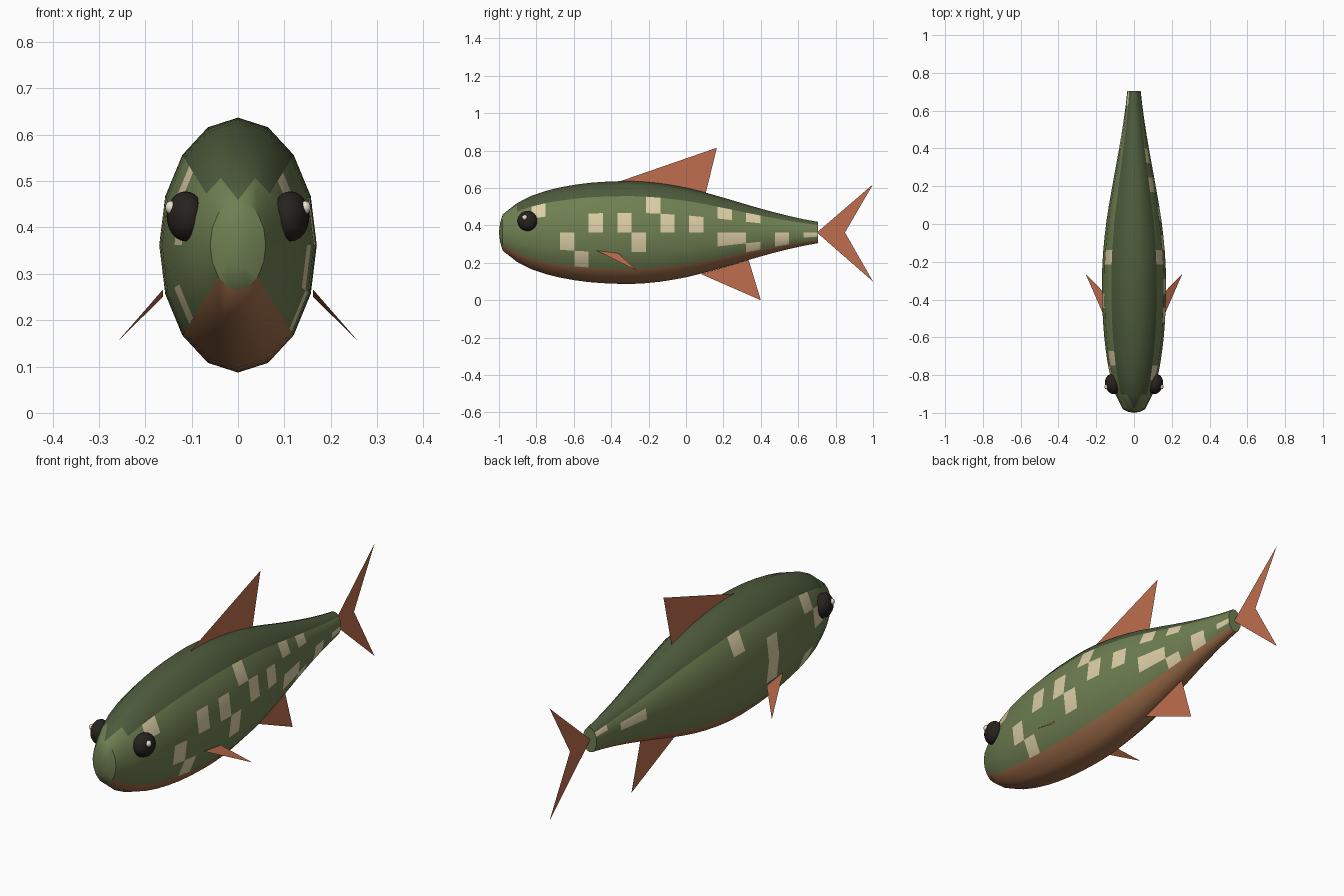
import bpy, bmesh, math
from mathutils import Vector

if "Cube" in bpy.data.objects:
    bpy.data.objects.remove(bpy.data.objects["Cube"])


def material(name, rgb):
    m = bpy.data.materials.new(name)
    m.diffuse_color = (*rgb, 1)
    m.use_nodes = True
    m.node_tree.nodes["Principled BSDF"].inputs["Base Color"].default_value = m.diffuse_color
    return m


SIDE = material("side_green", (0.16, 0.215, 0.085))
BACK = material("back_green", (0.075, 0.105, 0.045))
BELLY = material("belly_brown", (0.36, 0.16, 0.07))
CREAM = material("cream", (0.72, 0.62, 0.38))
FIN = material("fin_orange", (0.52, 0.155, 0.075))
EYE = material("eye_black", (0.02, 0.016, 0.014))
GLINT = material("eye_glint", (0.8, 0.76, 0.65))


def add_object(name, bm, mats, smooth_angle=None):
    me = bpy.data.meshes.new(name)
    bm.to_mesh(me)
    bm.free()
    ob = bpy.data.objects.new(name, me)
    bpy.context.collection.objects.link(ob)
    for m in mats:
        me.materials.append(m)
    if smooth_angle:
        bpy.ops.object.select_all(action='DESELECT')
        ob.select_set(True)
        bpy.context.view_layer.objects.active = ob
        bpy.ops.object.shade_smooth_by_angle(angle=math.radians(smooth_angle))
    return ob


# Body: 16-sided elliptical rings, evenly spaced from snout to tail root
N, ZC, ASPECT = 16, 0.362, 0.618
Y0, STEP = -0.98, 1.685 / 22
HALF = [.097, .157, .196, .222, .241, .255, .265, .271, .274, .275, .271, .263,
        .251, .236, .217, .195, .173, .150, .128, .107, .088, .071, .057]
# Cream scales as (column, face index round the ring)
R0, R1, R2, R3 = 1, 0, 15, 14
L0, L1, L2, L3 = 6, 7, 8, 9
SPOTS = {(2, R0), (4, R2), (5, R3), (6, R1), (8, R1), (9, R2), (10, R0), (11, R1),
         (13, R1), (15, R0), (15, R2), (16, R2), (17, R0), (17, R3), (19, R2),
         (19, R3), (21, R2),
         (2, L1), (3, L0), (3, L3), (7, L1), (7, L2), (10, L0), (18, L1),
         (19, L1), (21, L0)}

bm = bmesh.new()


def ring(y, h):
    return [bm.verts.new((h * ASPECT * math.cos(math.tau * j / N), y,
                          ZC + h * math.sin(math.tau * j / N))) for j in range(N)]


def face(verts, mat):
    bm.faces.new(verts).material_index = mat


def body_colour(k, j):
    if (k, j) in SPOTS:
        return 3
    if 2 <= j <= 5:
        return 1 if k else 0
    return 2 if 10 <= j <= 13 else 0


rings = [ring(Y0 + STEP * k, h) for k, h in enumerate(HALF)]
for k in range(len(rings) - 1):
    a, b = rings[k], rings[k + 1]
    for j in range(N):
        n = (j + 1) % N
        if k == 0 and j in (3, 4):          # pointed start of the dark back
            side = 3 if j == 3 else 5
            face((a[4], b[4], b[side]), 1)
            face((a[4], b[side], a[side]), 0)
        else:
            face((a[j], a[n], b[n], b[j]), body_colour(k, j))

# Snout cap and tail root cap
snout = ring(-0.994, 0.05)
tip = bm.verts.new((0, -1.0, ZC))
for j in range(N):
    n = (j + 1) % N
    face((snout[j], snout[n], rings[0][n], rings[0][j]), 0)
    face((tip, snout[n], snout[j]), 0)
face(rings[-1], 0)
bmesh.ops.recalc_face_normals(bm, faces=bm.faces)
add_object("body", bm, [SIDE, BACK, BELLY, CREAM], 37)


# Fins: thin flat sheets
def fin(name, points):
    b = bmesh.new()
    b.faces.new([b.verts.new(p) for p in points])
    bmesh.ops.triangulate(b, faces=b.faces)
    add_object(name, b, [FIN])


fin("dorsal_fin", [(0, -0.37, 0.63), (0, 0.105, 0.57), (0, 0.165, 0.815)])
fin("anal_fin", [(0, 0.08, 0.14), (0, 0.40, 0.0), (0, 0.335, 0.215)])
fin("tail_fin", [(0, 0.70, 0.362), (0, 1.0, 0.10), (0, 0.85, 0.362), (0, 1.0, 0.62)])
for s, tag in ((1, "right"), (-1, "left")):
    fin("pectoral_fin_" + tag, [(s * 0.162, -0.48, 0.266), (s * 0.257, -0.262, 0.157),
                                (s * 0.162, -0.36, 0.25)])


# Eyes with a small glint
def ball(name, centre, scale, mat, turn=0):
    b = bmesh.new()
    bmesh.ops.create_uvsphere(b, u_segments=20, v_segments=12, radius=1)
    ob = add_object(name, b, [mat], 60)
    ob.location = Vector(centre)
    ob.scale = scale
    ob.rotation_euler.z = turn


for s, tag in ((1, "right"), (-1, "left")):
    ball("eye_" + tag, (s * 0.113, -0.848, 0.424), (0.040, 0.054, 0.054), EYE, -s * 0.25)
    ball("eye_glint_" + tag, (s * 0.145, -0.862, 0.443), (0.012, 0.013, 0.014), GLINT)
